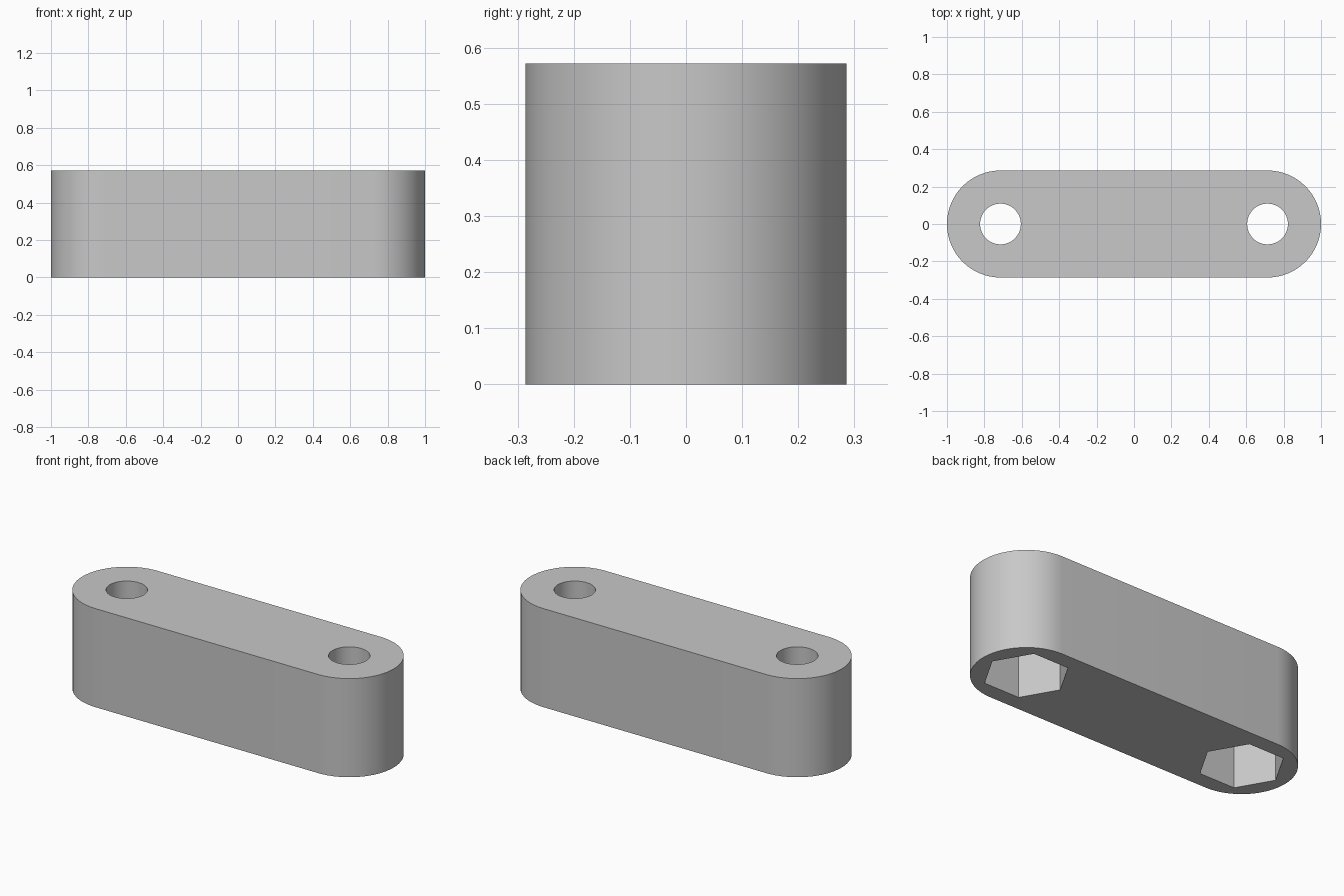
import bpy, bmesh
from math import cos, sin, pi, radians

cube = bpy.data.objects.get("Cube")
if cube:
    bpy.data.objects.remove(cube, do_unlink=True)

HEIGHT = 0.572
END_RADIUS = 0.286
HOLE_X = 1 - END_RADIUS
HOLE_RADIUS = 0.109
HEX_RADIUS = 0.225
POCKET_DEPTH = 0.33


def arc(cx, radius, start, sweep, steps):
    return [(cx + radius * cos(start + sweep * i / steps),
             radius * sin(start + sweep * i / steps)) for i in range(steps + 1)]


def prism(name, outline, bottom, top):
    """Extrude a closed outline straight up."""
    bm = bmesh.new()
    base = bm.faces.new([bm.verts.new((x, y, bottom)) for x, y in outline])
    lid = bmesh.ops.extrude_face_region(bm, geom=[base])["geom"]
    bmesh.ops.translate(bm, vec=(0, 0, top - bottom),
                        verts=[v for v in lid if isinstance(v, bmesh.types.BMVert)])
    bmesh.ops.recalc_face_normals(bm, faces=bm.faces)
    mesh = bpy.data.meshes.new(name)
    bm.to_mesh(mesh)
    bm.free()
    obj = bpy.data.objects.new(name, mesh)
    bpy.context.collection.objects.link(obj)
    return obj


def cut(target, cutter):
    mod = target.modifiers.new("cut", "BOOLEAN")
    mod.operation = "DIFFERENCE"
    mod.solver = "EXACT"
    mod.object = cutter
    bpy.context.view_layer.objects.active = target
    bpy.ops.object.modifier_apply(modifier=mod.name)
    bpy.data.objects.remove(cutter, do_unlink=True)


grey = bpy.data.materials.new("light_grey")
grey.use_nodes = True
colour = (0.58, 0.58, 0.58, 1)
grey.diffuse_color = colour
grey.node_tree.nodes["Principled BSDF"].inputs["Base Color"].default_value = colour

# Round-ended block
block = prism("spacer_block",
              arc(HOLE_X, END_RADIUS, -pi / 2, pi, 32)
              + arc(-HOLE_X, END_RADIUS, pi / 2, pi, 32), 0, HEIGHT)
block.data.materials.append(grey)

# Screw hole from above and hexagonal nut pocket from below at each end
for side in (-1, 1):
    x = side * HOLE_X
    cut(block, prism("nut_pocket_cutter", arc(x, HEX_RADIUS, 0, 2 * pi, 6)[:-1],
                     -0.1, POCKET_DEPTH))
    cut(block, prism("screw_hole_cutter", arc(x, HOLE_RADIUS, 0, 2 * pi, 48)[:-1],
                     POCKET_DEPTH - 0.1, HEIGHT + 0.1))

# Smooth round walls, crisp rims
bpy.ops.object.select_all(action="DESELECT")
block.select_set(True)
bpy.context.view_layer.objects.active = block
bpy.ops.object.shade_smooth_by_angle(angle=radians(30))
